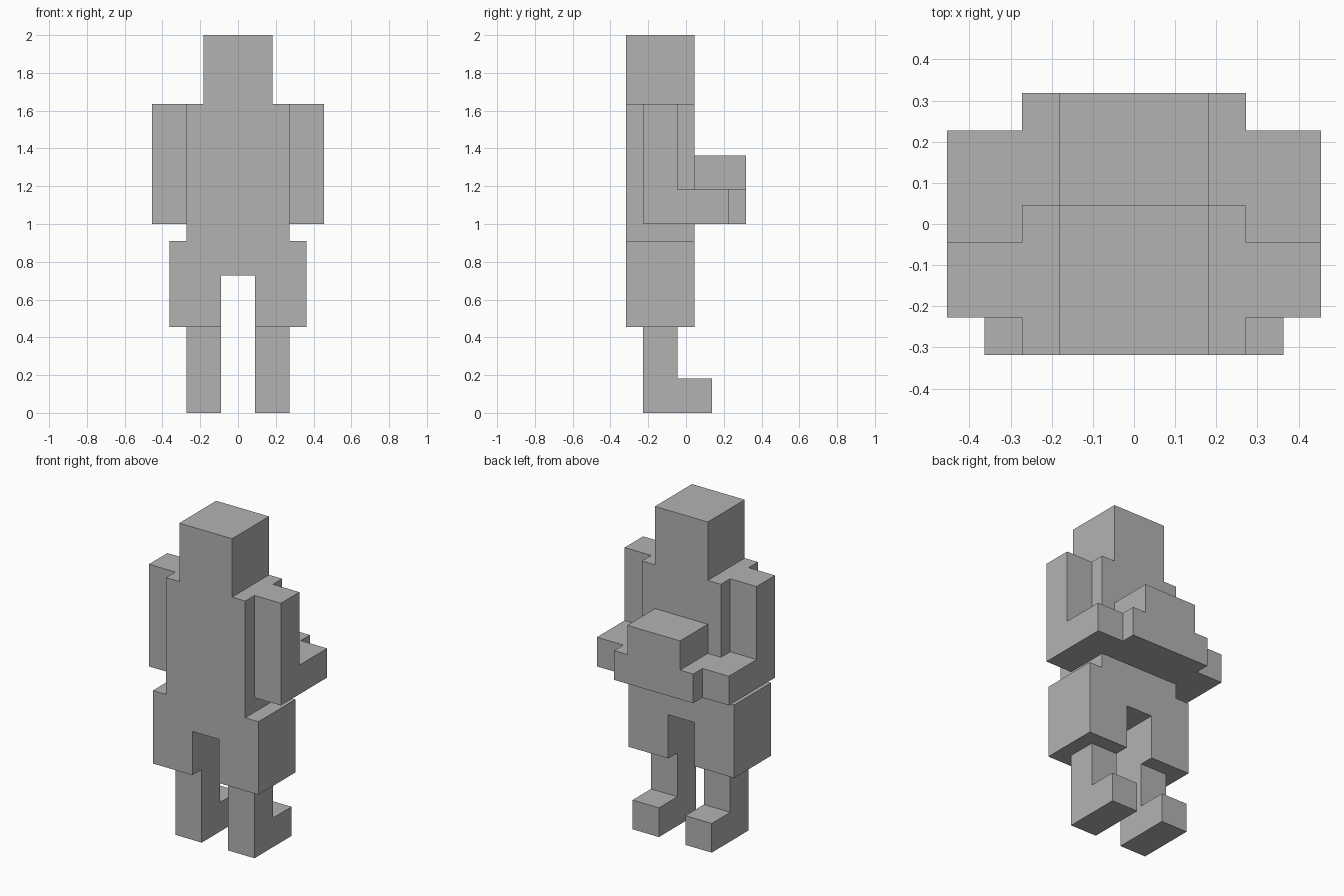
import bpy
import bmesh
from mathutils import Vector

if "Cube" in bpy.data.objects:
    bpy.data.objects.remove(bpy.data.objects["Cube"])

U = 1 / 11  # one block unit: the figure is 22 blocks tall

grey = bpy.data.materials.new("plain grey")
grey.use_nodes = True
colour = (0.45, 0.45, 0.45, 1)
grey.diffuse_color = colour
grey.node_tree.nodes["Principled BSDF"].inputs["Base Color"].default_value = colour


def extrude_profile(name, profile, axis, start, end):
    """Extrude a profile along x (profile is y, z) or along y (profile is x, z)."""
    def point(a, z, depth):
        return Vector((depth, a, z) if axis == "x" else (a, depth, z)) * U

    bm = bmesh.new()
    face = bm.faces.new([bm.verts.new(point(a, z, start)) for a, z in profile])
    result = bmesh.ops.extrude_face_region(bm, geom=[face])
    moved = [v for v in result["geom"] if isinstance(v, bmesh.types.BMVert)]
    offset = point(0, 0, end) - point(0, 0, start)
    bmesh.ops.translate(bm, verts=moved, vec=offset)
    bmesh.ops.recalc_face_normals(bm, faces=bm.faces)
    mesh = bpy.data.meshes.new(name)
    bm.to_mesh(mesh)
    bm.free()
    mesh.materials.append(grey)
    obj = bpy.data.objects.new(name, mesh)
    bpy.context.collection.objects.link(obj)


def symmetric(half):
    """Complete a right-hand half outline with its mirror image."""
    return half + [(-x, z) for x, z in reversed(half)]


# Head, torso and thighs share one front outline
body = symmetric([(1, 8), (1, 5), (4, 5), (4, 10), (3, 10), (3, 18), (2, 18), (2, 22)])
extrude_profile("body", body, "y", -3.5, 0.5)

# Block held against the chest, with a narrower top
chest_block = symmetric([(3, 11), (3, 13), (2, 13), (2, 15)])
extrude_profile("chest_block", chest_block, "y", 0.5, 3.5)

# Bent arms, and shins with feet
arm = [(-2.5, 11), (2.5, 11), (2.5, 13), (-0.5, 13), (-0.5, 18), (-2.5, 18)]
shin = [(-2.5, 0), (1.5, 0), (1.5, 2), (-0.5, 2), (-0.5, 5), (-2.5, 5)]
for side, sign in (("left", 1), ("right", -1)):
    extrude_profile(side + "_arm", arm, "x", 3 * sign, 5 * sign)
    extrude_profile(side + "_shin_and_foot", shin, "x", 1 * sign, 3 * sign)
